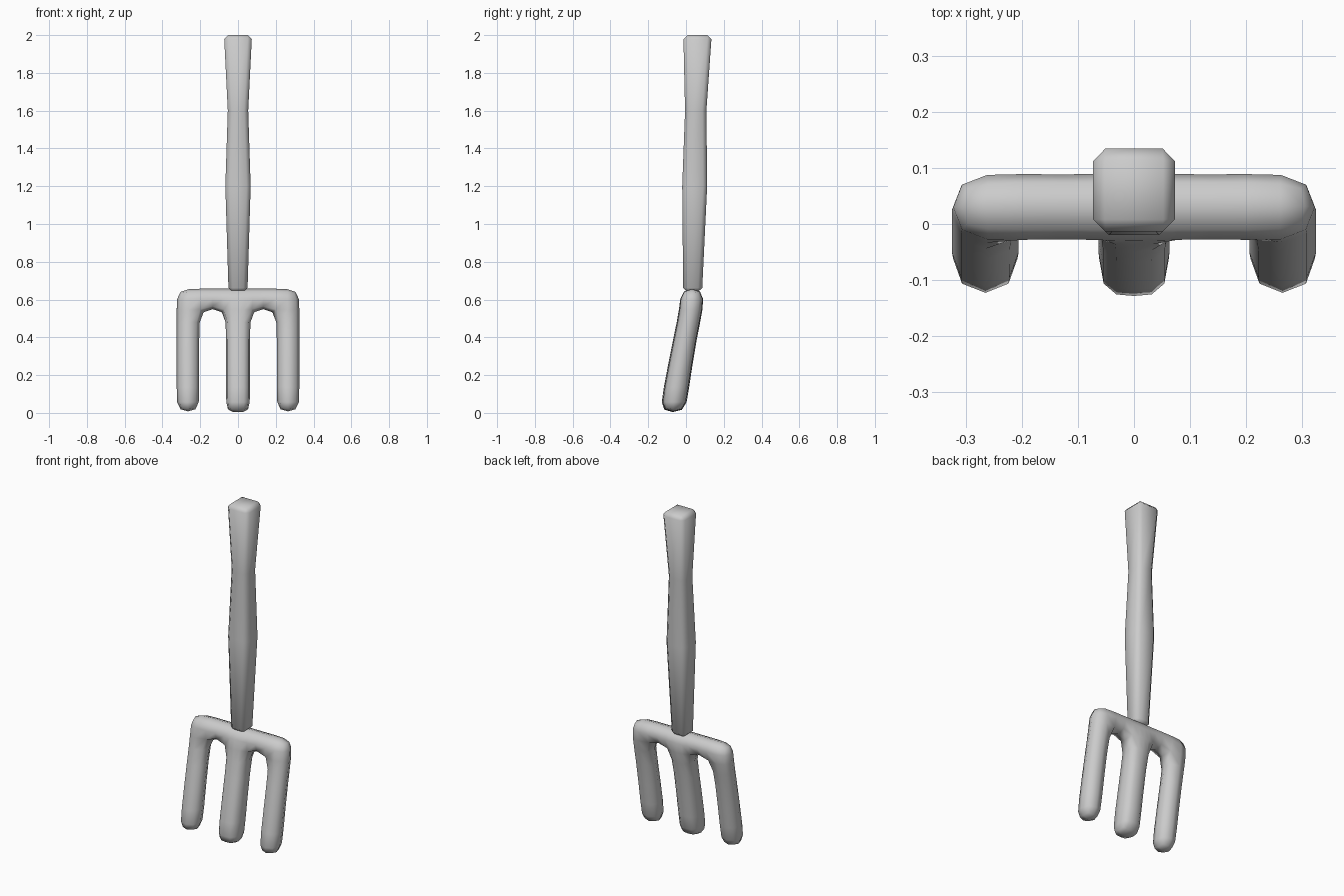
import bpy, bmesh

if "Cube" in bpy.data.objects:
    bpy.data.objects.remove(bpy.data.objects["Cube"])


def make_object(name, bm):
    bmesh.ops.recalc_face_normals(bm, faces=bm.faces[:])
    mesh = bpy.data.meshes.new(name)
    bm.to_mesh(mesh)
    bm.free()
    for p in mesh.polygons:
        p.use_smooth = True
    obj = bpy.data.objects.new(name, mesh)
    bpy.context.collection.objects.link(obj)
    return obj


# Fork head: a cage of columns and rows, softened by one subdivision
xs = [-0.33, -0.2, -0.066, 0, 0.066, 0.2, 0.33]
rows = [(0.0, -0.14, 0.0), (0.1, -0.125, 0.01), (0.42, -0.063, 0.06),
        (0.55, -0.033, 0.092), (0.662, -0.031, 0.095)]  # z, front y, back y
bar_row = len(rows) - 2
tines = (0, 2, 3, 5)
cells = {(i, k) for i in range(6) for k in range(bar_row + 1)
         if k == bar_row or i in tines}

bm = bmesh.new()
verts = {}


def vert(i, k, side):
    if (i, k, side) not in verts:
        verts[i, k, side] = bm.verts.new((xs[i], rows[k][1 + side], rows[k][0]))
    return verts[i, k, side]


for i, k in sorted(cells):
    corners = [(i, k), (i + 1, k), (i + 1, k + 1), (i, k + 1)]
    neighbours = [(i, k - 1), (i + 1, k), (i, k + 1), (i - 1, k)]
    for side in (0, 1):
        bm.faces.new([vert(*c, side) for c in corners])
    for n, cell in enumerate(neighbours):
        if cell not in cells:
            a, b = corners[n], corners[(n + 1) % 4]
            bm.faces.new([vert(*a, 0), vert(*b, 0), vert(*b, 1), vert(*a, 1)])

head = make_object("fork_head", bm)
sub = head.modifiers.new("soften", 'SUBSURF')
sub.levels = sub.render_levels = 1

# Handle: square sections lofted upwards, edges chamfered
sections = [(0.64, 0.05, -0.015, 0.085), (1.2, 0.067, -0.02, 0.112),
            (1.6, 0.054, -0.005, 0.108), (2.0, 0.074, -0.014, 0.136)]
bm = bmesh.new()
rings = [[bm.verts.new(p) for p in
          ((-h, y0, z), (h, y0, z), (h, y1, z), (-h, y1, z))]
         for z, h, y0, y1 in sections]
for lo, hi in zip(rings, rings[1:]):
    for n in range(4):
        m = (n + 1) % 4
        bm.faces.new((lo[n], lo[m], hi[m], hi[n]))
bm.faces.new(rings[0])
bm.faces.new(rings[-1])
handle = make_object("handle", bm)
bev = handle.modifiers.new("chamfer", 'BEVEL')
bev.width = 0.022
bev.segments = 1
bev.limit_method = 'ANGLE'
